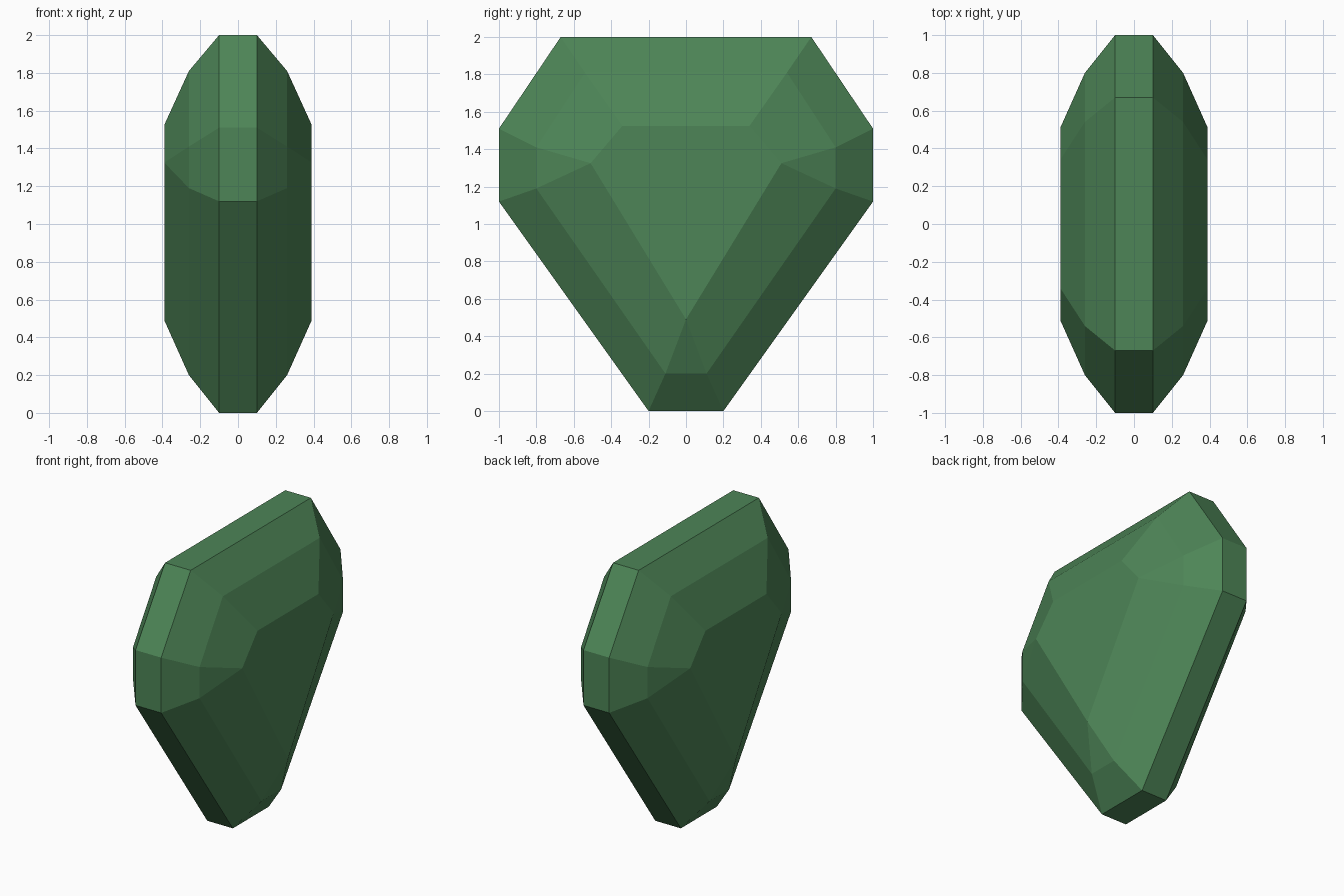
import bpy, bmesh

if "Cube" in bpy.data.objects:
    bpy.data.objects.remove(bpy.data.objects["Cube"])

green = bpy.data.materials.new("gem green")
green.diffuse_color = (0.075, 0.235, 0.095, 1)
green.use_nodes = True
green.node_tree.nodes["Principled BSDF"].inputs["Base Color"].default_value = green.diffuse_color

# Right half (+y) of each outline as (y, z), bottom to top
OUTER = [(0.20, 0.0), (1.0, 1.12), (1.0, 1.51), (0.67, 2.0)]
MIDDLE = [(0.11, 0.20), (0.80, 1.19), (0.80, 1.41), (0.54, 1.81)]
INNER = [(0.0, 0.49), (0.51, 1.325), (0.51, 1.325), (0.34, 1.525)]
# Cross-section of the cut stone from -x to +x
LAYERS = [(-0.39, INNER), (-0.26, MIDDLE), (-0.10, OUTER),
          (0.10, OUTER), (0.26, MIDDLE), (0.39, INNER)]

bm = bmesh.new()
rings = []
for x, half in LAYERS:
    outline = half + [(-y, z) for y, z in reversed(half)]
    rings.append([bm.verts.new((x, y, z)) for y, z in outline])

# Facet bands between layers
for a, b in zip(rings, rings[1:]):
    for i in range(8):
        j = (i + 1) % 8
        bm.faces.new((a[i], a[j], b[j], b[i]))

# Flat tables on both sides
bm.faces.new(rings[0])
bm.faces.new(rings[-1])

# Corners that meet in a single point
bmesh.ops.remove_doubles(bm, verts=bm.verts, dist=0.001)
bmesh.ops.recalc_face_normals(bm, faces=bm.faces)

mesh = bpy.data.meshes.new("gemstone")
bm.to_mesh(mesh)
bm.free()
mesh.materials.append(green)
gem = bpy.data.objects.new("gemstone", mesh)
bpy.context.collection.objects.link(gem)
